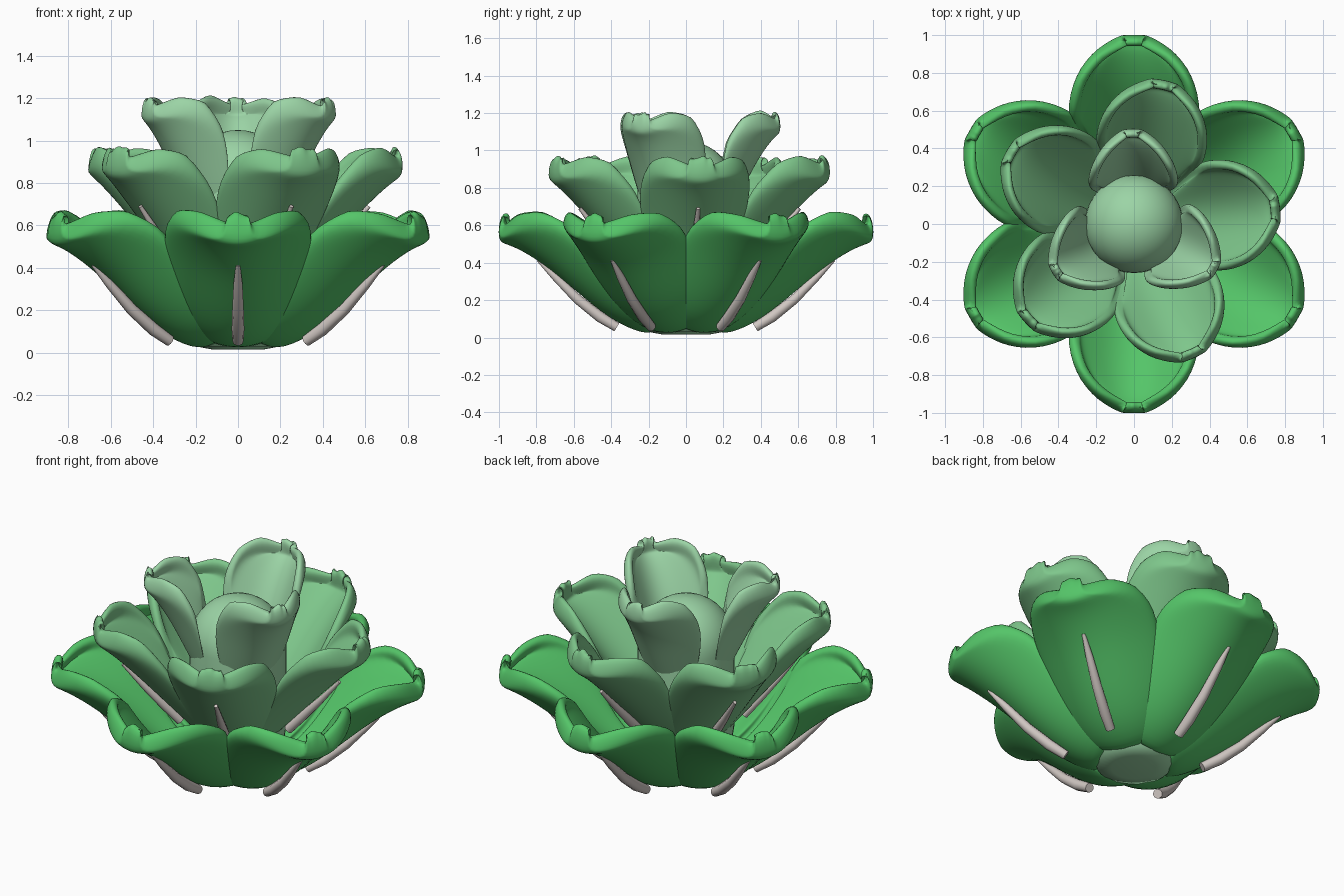
import bpy, bmesh, math, random
from mathutils import Vector, Matrix

random.seed(4)
cube = bpy.data.objects.get("Cube")
if cube:
    bpy.data.objects.remove(cube, do_unlink=True)


def material(name, rgb):
    m = bpy.data.materials.new(name)
    m.use_nodes = True
    m.diffuse_color = (*rgb, 1)
    bsdf = m.node_tree.nodes["Principled BSDF"]
    bsdf.inputs["Base Color"].default_value = (*rgb, 1)
    bsdf.inputs["Roughness"].default_value = 0.8
    return m


deep_green = material("deep green", (0.09, 0.56, 0.14))
mid_green = material("soft green", (0.21, 0.57, 0.26))
pale_green = material("pale green", (0.33, 0.66, 0.38))
stone = material("pale stone", (0.64, 0.58, 0.55))


def loft(name, rows, mat, angle, closed=False):
    """Skin rows of points, then turn the part round the z axis."""
    bm = bmesh.new()
    grid = [[bm.verts.new(p) for p in row] for row in rows]
    n = len(rows[0])
    for a, b in zip(grid, grid[1:]):
        for j in range(n if closed else n - 1):
            k = (j + 1) % n
            bm.faces.new((a[j], a[k], b[k], b[j]))
    if closed:
        bm.faces.new(grid[0])
        bm.faces.new(grid[-1])
        bmesh.ops.recalc_face_normals(bm, faces=bm.faces)
    for f in bm.faces:
        f.smooth = True
    bm.transform(Matrix.Rotation(angle, 4, "Z"))
    me = bpy.data.meshes.new(name)
    bm.to_mesh(me)
    bm.free()
    me.materials.append(mat)
    ob = bpy.data.objects.new(name, me)
    bpy.context.collection.objects.link(ob)
    return ob


def frame_normal(path, i):
    """Normal, in the x-z plane, of a path of (radius, height, ...) points."""
    a, b = path[max(i - 1, 0)], path[min(i + 1, len(path) - 1)]
    along = Vector((b[0] - a[0], 0, b[1] - a[1])).normalized()
    return Vector((-along.z, 0, along.x))


def petal(name, profile, curl, thick, ragged, mat, angle):
    """Cupped petal along +x with a raised lip; profile holds (radius, height, half width, lip)."""
    rows = []
    for i, (r, z, w, lip) in enumerate(profile):
        normal = frame_normal(profile, i)
        row = []
        for j in range(-4, 5):
            side = w * j / 4
            row.append(Vector((r, side, z)) + normal * curl * side * side)
        # lip along both sides, lower where it meets the tip
        share = 0.5 if i == len(profile) - 1 else 1
        ends = []
        for p in (row[0], row[-1]):
            rise = lip * share + random.uniform(-ragged, ragged) * (lip > 0.03)
            ends.append(Vector((p.x - lip * 0.2, p.y * (1 - 0.5 * lip), p.z + rise)))
        rows.append([ends[0]] + row + [ends[1]])
    # lip across the tip, highest at its point
    r, z, w, lip = profile[-1]
    rows.append([Vector((p.x - lip * 0.1, p.y * 1.1,
                         z + lip * (1 - 0.15 * abs(p.y) / w) + random.uniform(-ragged, ragged)))
                 for p in rows[-1]])
    ob = loft(name, rows, mat, angle)
    solid = ob.modifiers.new("thickness", "SOLIDIFY")
    solid.thickness = thick
    solid.offset = -1
    solid.edge_crease_rim = 0.4
    sub = ob.modifiers.new("smooth", "SUBSURF")
    sub.levels = sub.render_levels = 2


def spine(name, path, angle):
    """Tapered rib along the back of a petal; path holds (radius, height, thickness)."""
    rows = []
    for i, (r, z, t) in enumerate(path):
        normal = frame_normal(path, i)
        ring = [k * math.tau / 10 for k in range(10)]
        rows.append([Vector((r, t * math.cos(q), z)) + normal * t * math.sin(q)
                     for q in ring])
    ob = loft(name, rows, stone, angle, True)
    bpy.ops.object.select_all(action="DESELECT")
    bpy.context.view_layer.objects.active = ob
    ob.select_set(True)
    bpy.ops.object.shade_smooth_by_angle(angle=math.radians(50))


outer = [(.18, .005, .12, .01), (.36, .065, .215, .01), (.55, .21, .305, .02),
         (.72, .36, .37, .05), (.88, .465, .325, .075), (.965, .5, .205, .11),
         (1.01, .515, .06, .16)]
middle = [(.12, .18, .10, .01), (.25, .31, .185, .01), (.40, .47, .26, .02),
          (.54, .62, .31, .05), (.68, .76, .29, .085), (.75, .815, .20, .11),
          (.785, .84, .07, .14)]
inner = [(.16, .50, .10, .01), (.23, .64, .165, .01), (.30, .78, .22, .02),
         (.37, .92, .25, .045), (.44, 1.03, .23, .075), (.485, 1.08, .15, .1),
         (.51, 1.1, .05, .11)]
outer_spine = [(.37, .055, .026), (.46, .11, .03), (.58, .205, .027),
               (.70, .325, .021), (.79, .415, .01)]
middle_spine = [(.31, .34, .026), (.40, .44, .026), (.50, .55, .02), (.62, .69, .01)]

# Three rings of petals
layers = [("outer", outer, 6, 90, 1.6, .065, .006, deep_green, outer_spine),
          ("middle", middle, 5, 78, 1.75, .055, .01, mid_green, middle_spine),
          ("inner", inner, 3, 91, 2.8, .05, .01, pale_green, None)]
for label, profile, count, start, curl, thick, ragged, mat, rib in layers:
    for k in range(count):
        turn = math.radians(start + 360 * k / count)
        petal(f"{label}_petal_{k + 1}", profile, curl, thick, ragged, mat, turn)
        if rib:
            spine(f"{label}_spine_{k + 1}", rib, turn)

# Central bud: round top on a column with a softly rounded foot
bud = [(.12, .015), (.2, .03), (.23, .1), (.26, .3)]
bud += [(.26 * math.cos(q * math.pi / 20), .79 + .26 * math.sin(q * math.pi / 20))
        for q in range(10)] + [(.005, 1.05)]
bud_rows = [[Vector((r * math.cos(k * math.tau / 32), r * math.sin(k * math.tau / 32), z))
             for k in range(32)] for r, z in bud]
loft("central_bud", bud_rows, pale_green, 0, True)
